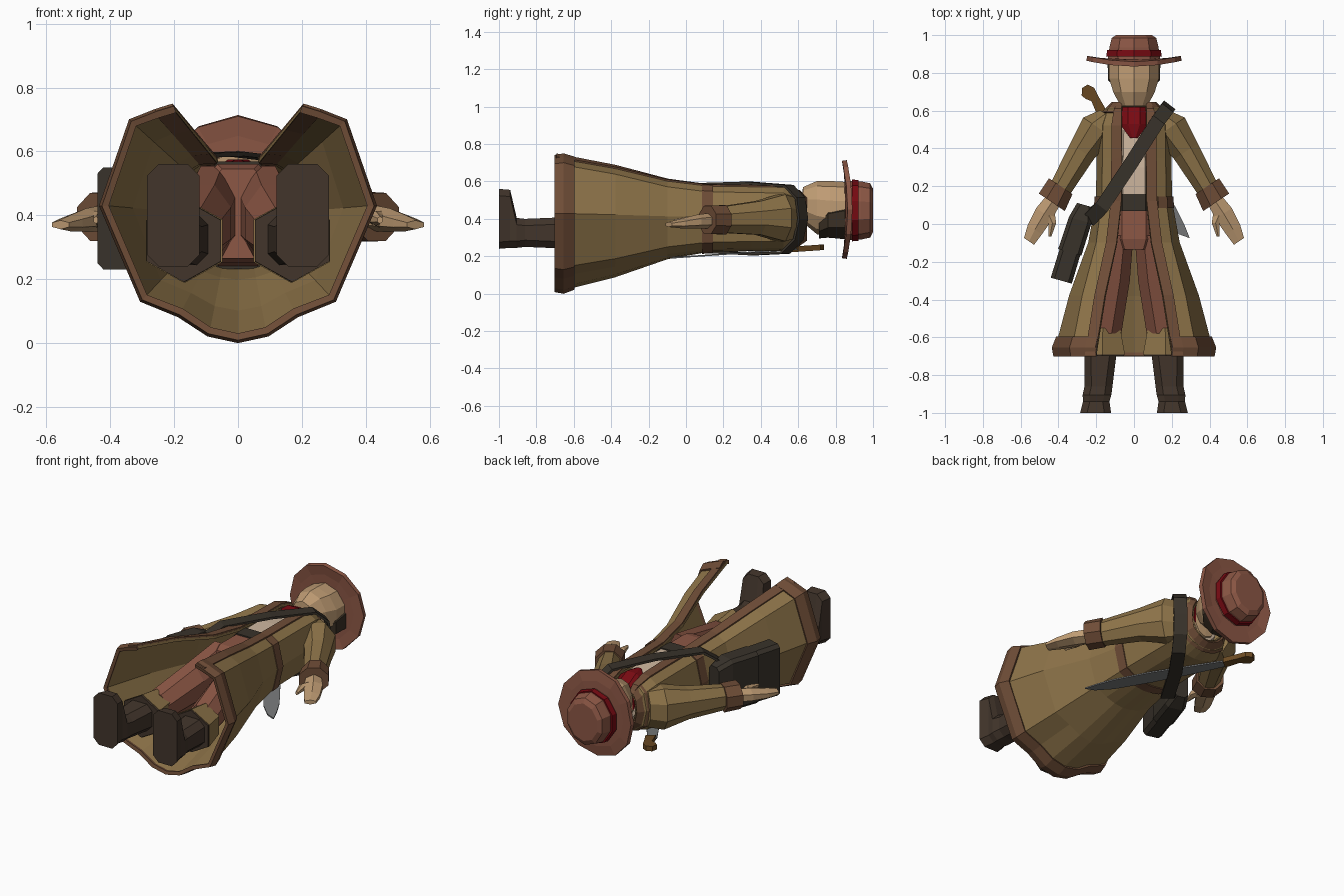
import bpy, bmesh
from math import sin, cos, pi
from mathutils import Vector

if "Cube" in bpy.data.objects:
    bpy.data.objects.remove(bpy.data.objects["Cube"])


def mat(name, hexa):
    m = bpy.data.materials.new(name)
    c = [int(hexa[i:i + 2], 16) / 255 for i in (0, 2, 4)]
    m.diffuse_color = [((v + .055) / 1.055) ** 2.4 for v in c] + [1]
    m.use_nodes = True
    m.node_tree.nodes["Principled BSDF"].inputs["Base Color"].default_value = m.diffuse_color
    return m


KHAKI, TRIM = mat("khaki", "8E7449"), mat("trim", "6F4D37")
RUST, DARK = mat("rust", "8C5745"), mat("boot", "42352B")
STRAP, SKIN = mat("strap", "38322A"), mat("skin", "BE9B73")
RED, CREAM = mat("red", "780A12"), mat("cream", "CDB69E")
STEEL, WOOD, HAIR = mat("steel", "77797A"), mat("wood", "6B4A22"), mat("hair", "3A3024")


def loft(name, rings, material, closed=True, thick=0, mirror=False):
    """Skin a list of equal-length rings; closed rings get end caps."""
    bm = bmesh.new()
    vs = [[bm.verts.new(p) for p in r] for r in rings]
    n = len(rings[0])
    for a, b in zip(vs, vs[1:]):
        for i in range(n if closed else n - 1):
            j = (i + 1) % n
            bm.faces.new((a[i], a[j], b[j], b[i]))
    if closed and not thick:
        bm.faces.new(vs[0][::-1])
        bm.faces.new(vs[-1])
    bmesh.ops.recalc_face_normals(bm, faces=bm.faces)
    me = bpy.data.meshes.new(name)
    bm.to_mesh(me)
    bm.free()
    me.materials.append(material)
    ob = bpy.data.objects.new(name, me)
    bpy.context.collection.objects.link(ob)
    if mirror:
        md = ob.modifiers.new("mirror", 'MIRROR')
        md.use_clip = True
    if thick:
        md = ob.modifiers.new("thickness", 'SOLIDIFY')
        md.thickness, md.offset = thick, 0
    return ob


def tube(name, rings, material, n=8, d=(0, 1), chamfer=0, **kw):
    """Rings (x, y, z, half width, half depth) facing d; chamfer gives boxes with cut corners."""
    u = Vector((d[1], -d[0], 0)).normalized()
    k = 1 / cos(pi / n)
    out = []
    for x, y, z, a, b in rings:
        if chamfer:
            p, q = a - chamfer, b - chamfer
            pts = [(a, q), (p, b), (-p, b), (-a, q), (-a, -q), (-p, -b), (p, -b), (a, -q)]
        else:
            ang = [2 * pi * (i + .5) / n for i in range(n)]
            pts = [(a * k * cos(t), b * k * sin(t)) for t in ang]
        out.append([Vector((x, y, z)) + u * s + Vector((0, 0, t)) for s, t in pts])
    return loft(name, out, material, **kw)


def plate(name, outline, material, thick):
    """Flat sheet lying along the back, following its slope."""
    rings = [[(x, y, .197 + .07 * y + dz) for x, y in outline] for dz in (-thick / 2, thick / 2)]
    return loft(name, rings, material)


# Coat cross-sections, front edge to centre back (x, z)
HEM = [(.20, .735), (.255, .718), (.33, .69), (.42, .43), (.295, .14), (.18, .095), (.09, .035), (0, .015)]
BODY = [(.065, .57), (.12, .568), (.165, .54), (.195, .41), (.165, .28), (.10, .245), (.05, .235), (0, .23)]
NECK = [(.06, .50), (.08, .495), (.095, .46), (.10, .40), (.09, .35), (.06, .32), (.03, .305), (0, .30)]


def section(y, t, p=BODY, q=HEM, grow=0):
    pts = [Vector(a).lerp(Vector(b), t) for a, b in zip(p, q)]
    c = Vector((0, .41))
    out = []
    for v in pts:
        v = v + (v - c).normalized() * grow
        out.append(Vector((v.x, y, v.y)))
    out[-1].x = 0
    return out


def coat_rings(grow=0):
    return ([section(y, t, grow=grow) for y, t in ((-.695, 1), (-.38, .63), (-.1, .18), (.12, 0), (.35, -.02))]
            + [section(y, t, BODY, NECK, grow) for y, t in ((.52, .08), (.605, .45), (.635, 1))])


# Coat with trimmed edges, hem and waistband
loft("coat", coat_rings(), KHAKI, closed=False, thick=.014, mirror=True)
loft("coat_front_trim", [r[:2] for r in coat_rings(.004)], TRIM, closed=False, thick=.024, mirror=True)
loft("coat_hem_trim", [section(-.70, .98), section(-.655, .98, grow=.009), section(-.60, .88, grow=.009)], TRIM,
     closed=False, thick=.022, mirror=True)
loft("coat_waistband", [section(.085, .02, grow=.006)[1:], section(.145, 0, grow=.006)[1:]], TRIM,
     closed=False, thick=.014, mirror=True)
loft("coat_collar", [section(.585, .4, BODY, NECK, .006), section(.64, .95, BODY, NECK, .006)], TRIM,
     closed=False, thick=.02, mirror=True)

# Clothes under the coat
tube("shirt", [(0, .08, .40, .14, .16), (0, .3, .40, .14, .163), (0, .5, .40, .13, .15), (0, .61, .40, .08, .09)], CREAM)
tube("belt", [(0, .07, .40, .15, .168), (0, .16, .40, .15, .168)], STRAP)
tube("scarf", [(0, .455, .565, .02, .008), (0, .53, .52, .075, .055), (0, .62, .44, .08, .09)], RED)
tube("trouser_hips", [(0, .08, .40, .15, .16), (0, -.08, .405, .155, .155), (0, -.135, .405, .12, .14)], RUST)

# Legs and boots
tube("trouser_leg", [(.083, -.06, .405, .08, .15), (.11, -.3, .375, .088, .12), (.155, -.58, .33, .088, .09)],
     RUST, mirror=True)
tube("boot_cuff", [(.165, -.55, .325, .092, .095), (.168, -.69, .32, .12, .115)], KHAKI, n=6, mirror=True)
tube("boot_shaft", [(.168, -.685, .32, .116, .113), (.17, -.70, .32, .116, .112)], DARK, n=6, mirror=True)
tube("boot", [(.178, -.69, .325, .085, .082), (.188, -.86, .325, .074, .075), (.196, -.905, .325, .076, .08),
              (.20, -.94, .40, .07, .155), (.203, -1, .40, .082, .16)], DARK, chamfer=.036, mirror=True)

# Arms and hands
ARM = (.56, -.83)
tube("sleeve", [(.13, .57, .405, .06, .11), (.19, .51, .405, .095, .125), (.275, .385, .405, .075, .09),
                (.40, .17, .395, .058, .068)], KHAKI, d=ARM, mirror=True)
tube("sleeve_cuff", [(.388, .20, .395, .075, .078), (.435, .115, .395, .083, .075)], TRIM, d=ARM, mirror=True)
tube("hand", [(.425, .13, .39, .042, .036), (.475, .055, .385, .052, .032), (.525, -.03, .375, .045, .022),
              (.556, -.092, .37, .032, .012)], SKIN, n=6, d=ARM, mirror=True)
tube("thumb", [(.455, .06, .385, .035, .025), (.432, .005, .39, .02, .02), (.445, -.065, .385, .008, .01)],
     SKIN, n=6, d=(0, -1), mirror=True)

# Head and hair
tube("head", [(0, .56, .40, .07, .075), (0, .62, .42, .07, .09), (0, .625, .475, .072, .09),
              (0, .70, .46, .11, .135), (0, .77, .45, .132, .145), (0, .86, .45, .132, .14)], SKIN, n=10)
tube("hair", [(0, .71, .36, .09, .065), (0, .76, .39, .137, .09), (0, .86, .40, .14, .11)], HAIR)

# Hat
tube("hat_crown", [(0, .86, .445, .14, .15), (0, .935, .445, .13, .148), (0, .985, .445, .118, .138),
                   (0, 1, .445, .095, .11)], RUST, n=10)
tube("hat_band", [(0, .888, .445, .147, .157), (0, .922, .445, .142, .155)], RED, n=10)
brim = []
for rx, rz, lift in ((.12, .13, 0), (.19, .20, .005), (.25, .262, .022)):
    brim.append([(rx * cos(t), .862 + lift * cos(2 * t) * .7, .45 + rz * sin(t))
                 for t in (2 * pi * i / 12 for i in range(12))])
loft("hat_brim", brim, RUST, thick=.026)

# Satchel and its strap around the body
BAG = (.27, .96)
tube("satchel", [(-.385, -.30, .39, .058, .16), (-.30, -.02, .39, .056, .155), (-.265, .09, .39, .038, .12)],
     STRAP, d=BAG, chamfer=.02)
tube("satchel_flap", [(-.34, -.15, .39, .064, .16), (-.285, .02, .39, .062, .158), (-.26, .10, .39, .043, .125)],
     STRAP, d=BAG, chamfer=.02)
path = [(-.27, .03, .40), (-.24, .02, .52), (-.17, .09, .585), (-.01, .33, .592), (.13, .55, .575), (.175, .61, .51),
        (.185, .625, .40), (.165, .60, .29), (.12, .53, .22), (0, .36, .212), (-.16, .10, .225), (-.24, .03, .31)]
side = Vector((.03, -.023, 0))
loft("satchel_strap", [[Vector(p) - side, Vector(p) + side] for p in path + path[:1]], STRAP,
     closed=False, thick=.014)

# Machete across the back
plate("machete_blade", [(-.17, .615), (-.05, .46), (.10, .27), (.22, .09), (.265, .0), (.295, -.075), (.24, -.055),
                        (.16, .02), (.03, .20), (-.10, .40), (-.205, .575)], STEEL, .008)
plate("machete_handle", [(-.145, .60), (-.185, .67), (-.21, .72), (-.245, .738), (-.275, .72), (-.277, .68),
                         (-.255, .662), (-.225, .65), (-.19, .565)], WOOD, .03)
